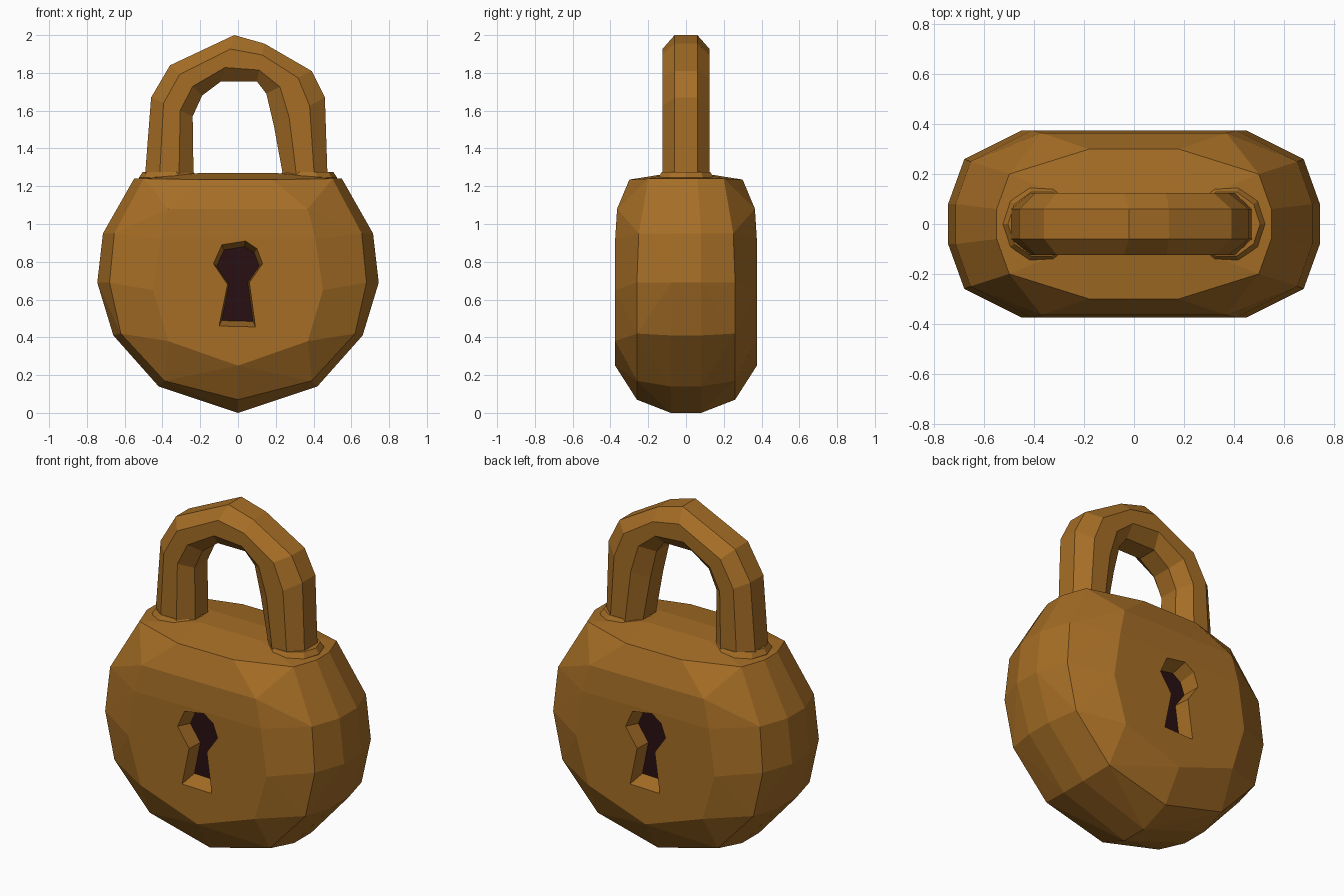
import bpy, bmesh, math

if "Cube" in bpy.data.objects:
    bpy.data.objects.remove(bpy.data.objects["Cube"])


def material(name, rgb):
    m = bpy.data.materials.new(name)
    m.diffuse_color = (*rgb, 1)
    m.use_nodes = True
    m.node_tree.nodes["Principled BSDF"].inputs["Base Color"].default_value = m.diffuse_color
    return m


brass = material("aged brass", (0.38, 0.155, 0.019))
dark = material("keyhole dark", (0.022, 0.005, 0.006))


def finish(name, bm):
    bmesh.ops.recalc_face_normals(bm, faces=bm.faces[:])
    me = bpy.data.meshes.new(name)
    bm.to_mesh(me)
    bm.free()
    me.materials.append(brass)
    me.materials.append(dark)
    ob = bpy.data.objects.new(name, me)
    bpy.context.collection.objects.link(ob)
    return ob


def loft(name, rings):
    """Skin a list of closed rings and cap both ends."""
    bm = bmesh.new()
    vs = [[bm.verts.new(p) for p in r] for r in rings]
    n = len(vs[0])
    for a, b in zip(vs, vs[1:]):
        for i in range(n):
            j = (i + 1) % n
            bm.faces.new((a[i], a[j], b[j], b[i]))
    bm.faces.new(vs[0])
    bm.faces.new(vs[-1])
    return finish(name, bm)


# Body: faceted hull from a quarter set of points, mirrored in x and y
quarter = [
    # middle rim
    (0, .08, 0), (.42, .08, .14), (.66, .08, .41), (.745, .08, .69),
    (.715, .08, .95), (.55, .06, 1.24), (.2, .08, 1.27),
    # shoulder
    (0, .26, .07), (.39, .26, .17), (.62, .26, .42), (.68, .26, .69),
    (.655, .25, .95), (.5, .2, 1.24), (.18, .30, 1.235),
    # flat face
    (0, .375, .25), (.37, .375, .38), (.45, .375, .65), (.41, .375, .92),
    (.37, .365, 1.08),
]
points = {(x * sx, y * sy, z) for x, y, z in quarter for sx in (1, -1) for sy in (1, -1)}
bm = bmesh.new()
for p in sorted(points):
    bm.verts.new(p)
bmesh.ops.convex_hull(bm, input=bm.verts[:])
bmesh.ops.delete(bm, geom=[v for v in bm.verts if not v.link_faces], context='VERTS')
body = finish("lock_body", bm)

# Keyholes: tapered recess on front and back, with dark floor
keyhole = [(-.055, .68), (-.13, .79), (-.085, .89), (.04, .91), (.1, .87),
           (.13, .79), (.06, .69), (.092, .455), (-.1, .46)]
for s in (-1, 1):
    rings = []
    for y, k in ((.47, 1.13), (.28, .87)):
        rings.append([(-s * x * k, s * y, .68 + (z - .68) * k) for x, z in keyhole])
    cutter = loft("keyhole_cutter", rings)
    cutter.hide_render = True
    mod = body.modifiers.new("keyhole", 'BOOLEAN')
    mod.operation = 'DIFFERENCE'
    mod.solver = 'EXACT'
    mod.object = cutter
    bpy.context.view_layer.objects.active = body
    bpy.ops.object.modifier_apply(modifier=mod.name)
    bpy.data.objects.remove(cutter)
for f in body.data.polygons:
    c = f.center
    inside = abs(c.x) < .14 and .4 < c.z < .95
    f.material_index = 1 if inside and abs(abs(c.y) - .28) < .01 else 0

# Shackle: octagonal section between outer and inner outline points
stations = [
    ((-.495, 1.22), (-.235, 1.22)), ((-.46, 1.67), (-.24, 1.57)),
    ((-.36, 1.84), (-.19, 1.68)), ((-.02, 2.0), (-.09, 1.755)),
    ((.14, 1.955), (.1, 1.755)), ((.39, 1.81), (.15, 1.69)),
    ((.46, 1.67), (.19, 1.52)), ((.475, 1.22), (.245, 1.22)),
]
section = [(0, -.06), (.3, -.125), (.7, -.125), (1, -.06),
           (1, .06), (.7, .125), (.3, .125), (0, .06)]
loft("shackle", [[(o[0] + (i[0] - o[0]) * t, y, o[1] + (i[1] - o[1]) * t)
                  for t, y in section] for o, i in stations])

# Collars where the shackle enters the body
for side, name in ((-1, "left_collar"), (1, "right_collar")):
    rings = []
    for r, z in ((.145, 1.2), (.155, 1.245), (.135, 1.275)):
        rings.append([(side * .37 + r * math.cos(a * math.pi / 5),
                       r * math.sin(a * math.pi / 5), z) for a in range(10)])
    loft(name, rings)
